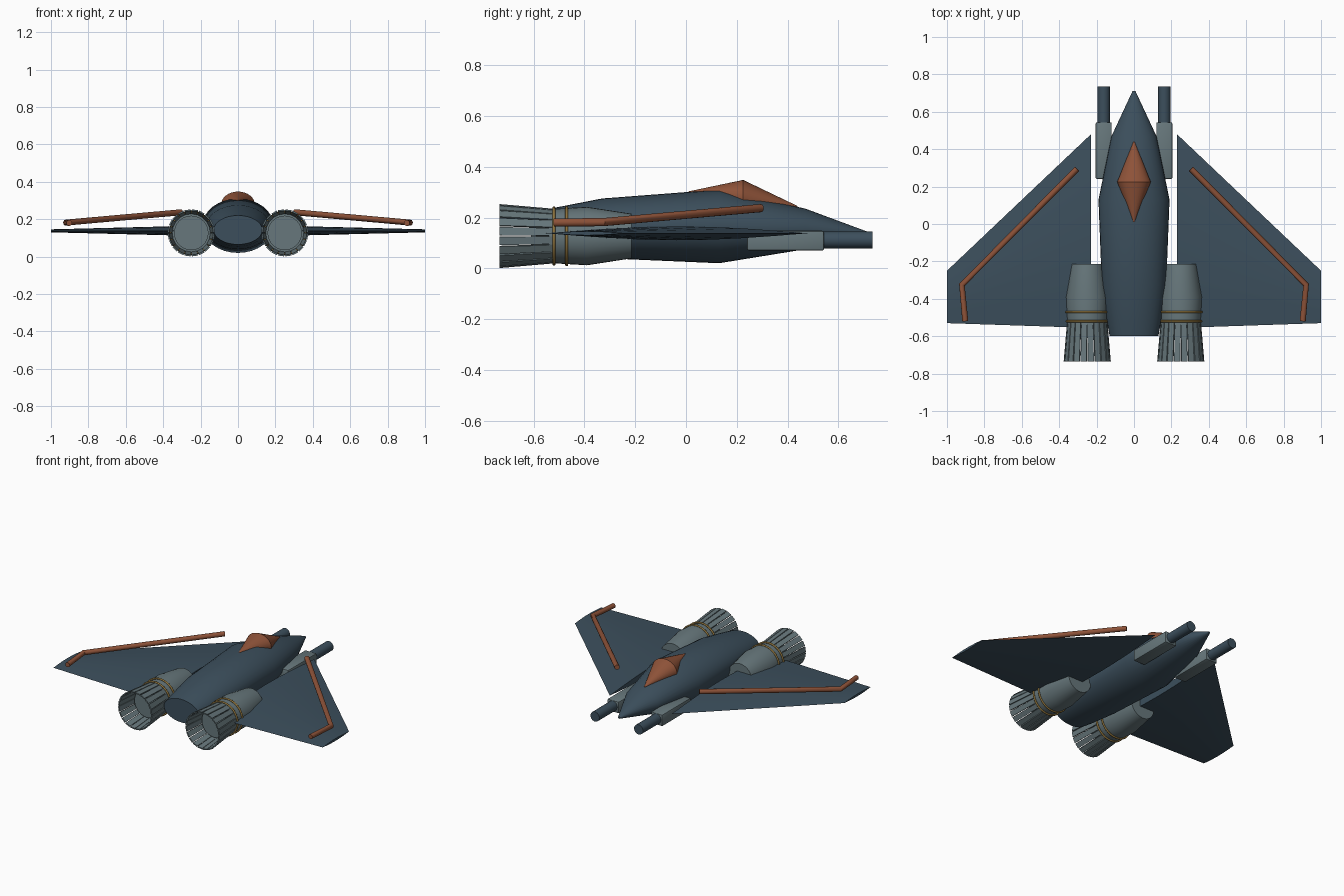
import bpy, bmesh, math
from mathutils import Matrix, Vector

if "Cube" in bpy.data.objects:
    bpy.data.objects.remove(bpy.data.objects["Cube"])


def material(name, rgb):
    m = bpy.data.materials.new(name)
    m.diffuse_color = (*rgb, 1)
    m.use_nodes = True
    m.node_tree.nodes["Principled BSDF"].inputs["Base Color"].default_value = m.diffuse_color
    return m


NAVY = material("navy_hull", (0.045, 0.078, 0.108))
GREY = material("grey_metal", (0.135, 0.185, 0.2))
COPPER = material("copper", (0.27, 0.085, 0.04))
GOLD = material("gold", (0.27, 0.17, 0.045))


def finish(name, bm, mat, angle=35):
    bmesh.ops.recalc_face_normals(bm, faces=bm.faces)
    me = bpy.data.meshes.new(name)
    bm.to_mesh(me)
    bm.free()
    me.materials.append(mat)
    ob = bpy.data.objects.new(name, me)
    bpy.context.collection.objects.link(ob)
    bpy.ops.object.select_all(action='DESELECT')
    ob.select_set(True)
    bpy.context.view_layer.objects.active = ob
    if angle:
        bpy.ops.object.shade_smooth_by_angle(angle=math.radians(angle))
    return ob


def loft(bm, rings):
    """Skin a list of equal-length point rings and cap both ends."""
    rows = [[bm.verts.new(p) for p in r] for r in rings]
    n = len(rows[0])
    for a, b in zip(rows, rows[1:]):
        for i in range(n):
            j = (i + 1) % n
            bm.faces.new((a[i], a[j], b[j], b[i]))
    bm.faces.new(rows[0])
    bm.faces.new(rows[-1][::-1])


def ellipse(x, y, z, rx, rz, n=32):
    return [(x + rx * math.cos(2 * math.pi * i / n), y,
             z + rz * math.sin(2 * math.pi * i / n)) for i in range(n)]


# fuselage: y, half width, bottom, top
hull = [(-0.60, 0.13, 0.065, 0.22), (-0.52, 0.145, 0.055, 0.238),
        (-0.33, 0.172, 0.04, 0.275), (0.13, 0.19, 0.02, 0.31),
        (0.47, 0.12, 0.075, 0.235), (0.71, 0.008, 0.132, 0.146)]
bm = bmesh.new()
loft(bm, [ellipse(0, y, (a + b) / 2, w, (b - a) / 2) for y, w, a, b in hull])
finish("fuselage", bm, NAVY)

# canopy: a double cone, pointed front and rear
bm = bmesh.new()
loft(bm, [ellipse(0, 0.01, 0.3, 0.003, 0.003), ellipse(0, 0.225, 0.278, 0.09, 0.07),
          ellipse(0, 0.44, 0.242, 0.003, 0.003)])
finish("canopy", bm, COPPER)


def wing_section(x, y0, y1, thick, z=0.138, n=8):
    """Lens-shaped section from trailing edge y0 to leading edge y1."""
    t = [i / n for i in range(n + 1)]
    h = [thick / 2 * math.sin(math.pi * u) for u in t]
    up = [(x, y0 + (y1 - y0) * u, z + k) for u, k in zip(t, h)]
    low = [(x, y0 + (y1 - y0) * u, z - k) for u, k in zip(t, h)]
    return up + low[-2:0:-1]


for s, side in ((1, "right"), (-1, "left")):
    # wing
    bm = bmesh.new()
    loft(bm, [wing_section(s * 0.23, -0.556, 0.48, 0.055),
              wing_section(s * 1.0, -0.53, -0.25, 0.016)])
    finish(side + "_wing", bm, NAVY)

    # bent copper pipe above the wing
    cu = bpy.data.curves.new(side + "_wing_pipe", 'CURVE')
    cu.dimensions = '3D'
    cu.bevel_depth = 0.016
    cu.bevel_resolution = 4
    cu.use_fill_caps = True
    sp = cu.splines.new('POLY')
    path = [(0.305, 0.295, 0.237), (0.92, -0.325, 0.182), (0.902, -0.52, 0.18)]
    sp.points.add(len(path) - 1)
    for p, (x, y, z) in zip(sp.points, path):
        p.co = (s * x, y, z, 1)
    cu.materials.append(COPPER)
    pipe = bpy.data.objects.new(side + "_wing_pipe", cu)
    bpy.context.collection.objects.link(pipe)
    bpy.ops.object.select_all(action='DESELECT')
    pipe.select_set(True)
    bpy.context.view_layer.objects.active = pipe
    bpy.ops.object.convert(target='MESH')
    bpy.ops.object.shade_smooth_by_angle(angle=math.radians(35))

    # engine nacelle with its recessed core
    ex, ez = s * 0.25, 0.127
    bm = bmesh.new()
    loft(bm, [ellipse(ex, y, ez, r, r) for y, r in
              ((-0.215, 0.088), (-0.39, 0.115), (-0.54, 0.106), (-0.541, 0.092), (-0.61, 0.092))])
    finish(side + "_engine", bm, GREY)

    # nozzle petals: thin flared plates with gaps between them
    bm = bmesh.new()
    N = 20
    for i in range(N):
        rot = Matrix.Rotation(2 * math.pi * (i + 0.5) / N, 3, 'Y')
        plate = []
        for y, r, w in ((-0.49, 0.104, 0.0145), (-0.735, 0.125, 0.0165)):
            plate.append([Vector((ex, 0, ez)) + rot @ Vector((x, y, r + d))
                          for x, d in ((-w, -0.008), (w, -0.008), (w, 0), (-w, 0))])
        loft(bm, plate)
    finish(side + "_nozzle_petals", bm, GREY, 0)

    # gold bands around the engine
    for k, (y, r) in enumerate(((-0.47, 0.113), (-0.52, 0.111))):
        bm = bmesh.new()
        n, m = 32, 8
        grid = [[bm.verts.new((ex + (r + 0.006 * math.cos(b)) * math.cos(a),
                               y + 0.006 * math.sin(b),
                               ez + (r + 0.006 * math.cos(b)) * math.sin(a)))
                 for b in (2 * math.pi * j / m for j in range(m))]
                for a in (2 * math.pi * i / n for i in range(n))]
        for i in range(n):
            for j in range(m):
                p, q = grid[i], grid[(i + 1) % n]
                bm.faces.new((p[j], q[j], q[(j + 1) % m], p[(j + 1) % m]))
        finish(f"{side}_engine_band_{k + 1}", bm, GOLD, 60)

    # gun housing and barrel
    gx = s * 0.162
    bm = bmesh.new()
    bmesh.ops.create_cube(bm, size=1, matrix=Matrix.Translation((gx, 0.392, 0.109))
                          @ Matrix.Diagonal((0.086, 0.304, 0.078, 1)))
    bmesh.ops.bevel(bm, geom=bm.edges[:], offset=0.008, segments=2, profile=0.5, affect='EDGES')
    finish(side + "_gun_housing", bm, GREY)
    bm = bmesh.new()
    loft(bm, [ellipse(gx, y, 0.112, 0.033, 0.033, 24) for y in (0.5, 0.735)])
    finish(side + "_gun_barrel", bm, NAVY)
